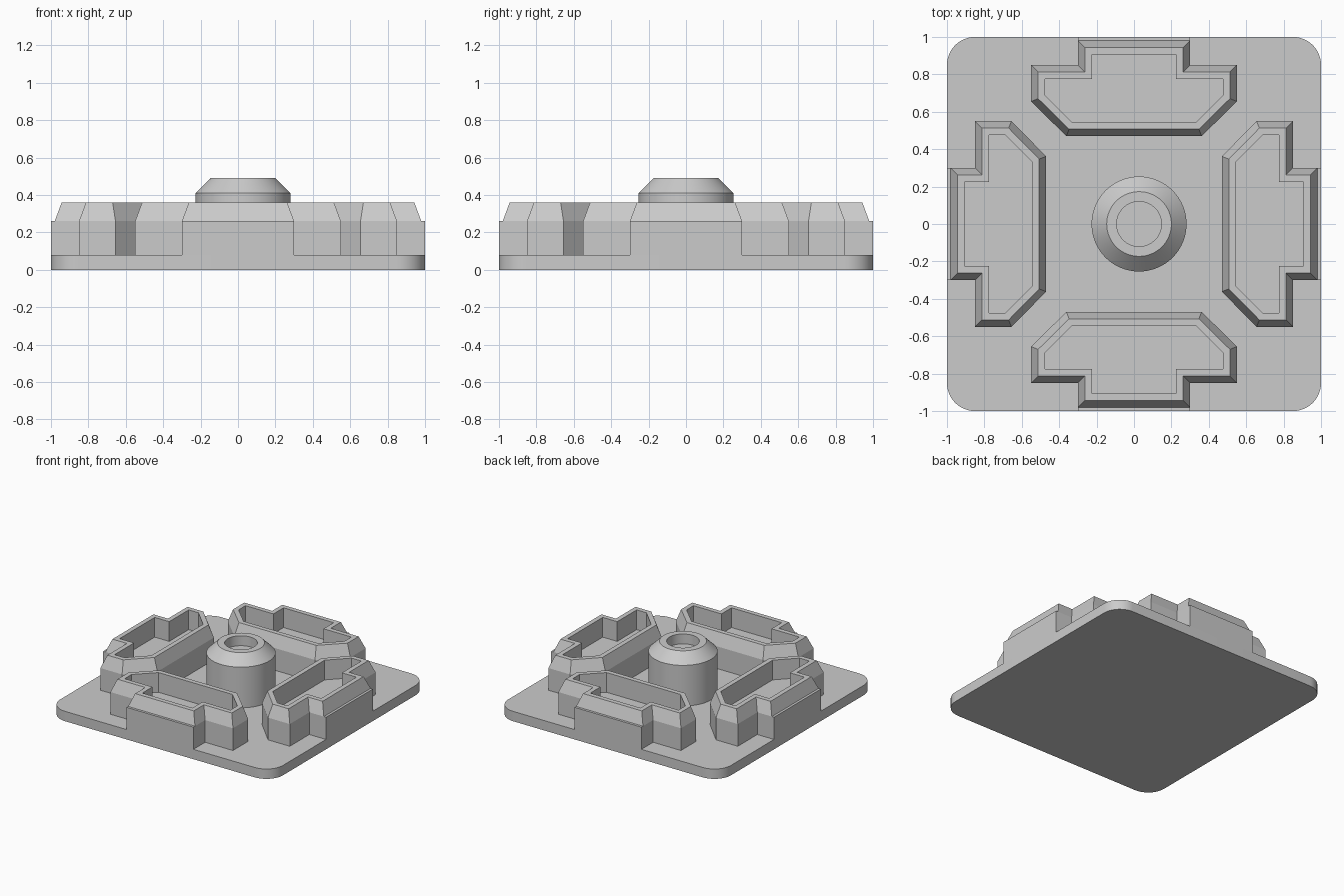
import bpy, bmesh, math
from mathutils import Vector

cube = bpy.data.objects.get("Cube")
if cube:
    bpy.data.objects.remove(cube, do_unlink=True)

grey = bpy.data.materials.new("plain grey")
grey.use_nodes = True
colour = (0.6, 0.6, 0.6, 1)
grey.diffuse_color = colour
grey.node_tree.nodes["Principled BSDF"].inputs["Base Color"].default_value = colour


def loft(name, loops, smooth=False):
    """Skin a stack of equal-length closed loops and cap both ends."""
    bm = bmesh.new()
    rings = [[bm.verts.new(p) for p in loop] for loop in loops]
    n = len(rings[0])
    for a, b in zip(rings, rings[1:]):
        for i in range(n):
            j = (i + 1) % n
            bm.faces.new((a[i], a[j], b[j], b[i]))
    bm.faces.new(rings[0][::-1])
    bm.faces.new(rings[-1])
    bmesh.ops.remove_doubles(bm, verts=bm.verts[:], dist=0.0005)
    bmesh.ops.recalc_face_normals(bm, faces=bm.faces[:])
    mesh = bpy.data.meshes.new(name)
    bm.to_mesh(mesh)
    bm.free()
    mesh.materials.append(grey)
    obj = bpy.data.objects.new(name, mesh)
    bpy.context.collection.objects.link(obj)
    if smooth:
        bpy.ops.object.select_all(action='DESELECT')
        obj.select_set(True)
        bpy.context.view_layer.objects.active = obj
        bpy.ops.object.shade_smooth_by_angle(angle=math.radians(25))
    return obj


def inset(points, d):
    """Offset a counter-clockwise outline inwards by d, with mitred corners."""
    out = []
    for i, p in enumerate(points):
        e1 = (p - points[i - 1]).normalized()
        e2 = (points[(i + 1) % len(points)] - p).normalized()
        n1, n2 = Vector((-e1.y, e1.x)), Vector((-e2.y, e2.x))
        out.append(p + (n1 + n2) * d / (1 + n1.dot(n2)))
    return out


def at(points, z):
    return [(p.x, p.y, z) for p in points]


def circle(r, z, cx, n=64):
    return [(cx + r * math.cos(math.tau * i / n), r * math.sin(math.tau * i / n), z)
            for i in range(n)]


# Base plate with rounded corners
PLATE, R, STEPS = 0.08, 0.15, 12
corner = []
for k in range(4):
    a0 = k * math.pi / 2
    mid = Vector((math.cos(a0 + math.pi / 4), math.sin(a0 + math.pi / 4))) * math.sqrt(2) * (1 - R)
    for s in range(STEPS + 1):
        a = a0 + s / STEPS * math.pi / 2
        corner.append(mid + Vector((math.cos(a), math.sin(a))) * R)
loft("base_plate", [at(corner, 0), at(corner, PLATE)], smooth=True)


# Four hollow trays, one along each side
def tray_outline(nose):
    half = [(0.3, -nose), (0.3, -0.85), (0.55, -0.85), (0.55, -0.655), (0.362, -0.47)]
    return [Vector(p) for p in half] + [Vector((-x, y)) for x, y in reversed(half)]


SHOULDER, RIM, FLOOR = 0.26, 0.36, 0.2
wide, upper = tray_outline(1.0), tray_outline(0.98)
rim_out, rim_in = inset(upper, 0.037), inset(upper, 0.075)
for k, side in enumerate(("front", "left", "back", "right")):
    tray = loft(side + "_tray", [at(wide, PLATE), at(wide, SHOULDER), at(upper, SHOULDER),
                                 at(rim_out, RIM), at(rim_in, RIM), at(rim_in, FLOOR)])
    tray.rotation_euler.z = k * math.pi / 2

# Central hub with a chamfered top and a round socket
hub = [(0.254, PLATE), (0.254, 0.41), (0.173, 0.49), (0.12, 0.49), (0.12, 0.41)]
loft("centre_hub", [circle(r, z, 0.027) for r, z in hub], smooth=True)
